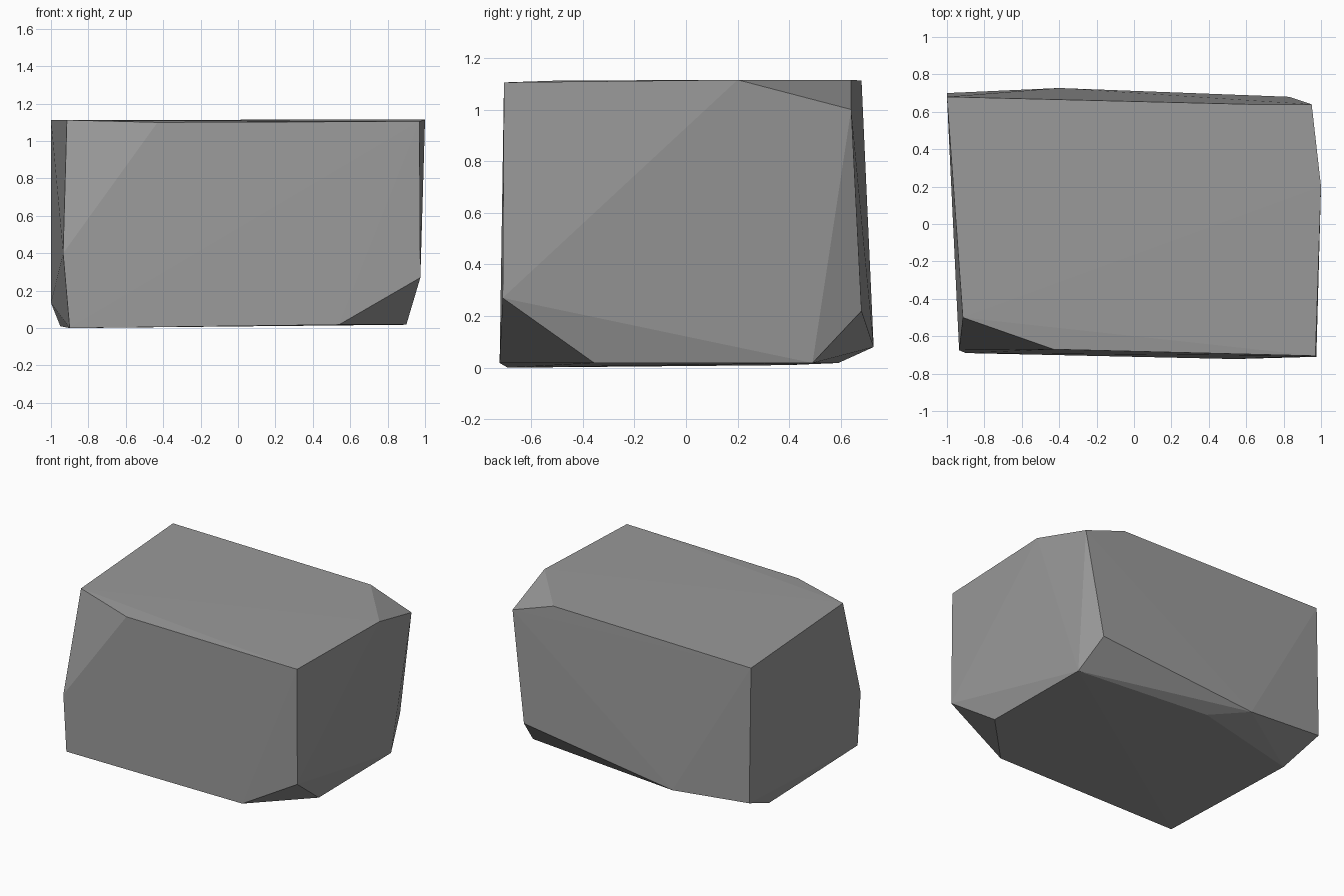
import bpy
import bmesh

# Remove the default cube only
default = bpy.data.objects.get("Cube")
if default:
    bpy.data.objects.remove(default, do_unlink=True)


def make_material(name, colour):
    material = bpy.data.materials.new(name)
    material.use_nodes = True
    material.diffuse_color = colour
    material.node_tree.nodes["Principled BSDF"].inputs["Base Color"].default_value = colour
    return material


def hull_object(name, outlines, material):
    """Wrap a convex, flat-shaded skin around a stack of outlines."""
    bm = bmesh.new()
    for outline in outlines:
        for corner in outline:
            bm.verts.new(corner)
    result = bmesh.ops.convex_hull(bm, input=bm.verts[:])
    unused = {v for v in result["geom_interior"] + result["geom_unused"]
              if isinstance(v, bmesh.types.BMVert)}
    bmesh.ops.delete(bm, geom=list(unused), context="VERTS")
    bmesh.ops.recalc_face_normals(bm, faces=bm.faces[:])
    for face in bm.faces:
        face.smooth = False
    mesh = bpy.data.meshes.new(name)
    bm.to_mesh(mesh)
    bm.free()
    mesh.materials.append(material)
    obj = bpy.data.objects.new(name, mesh)
    bpy.context.scene.collection.objects.link(obj)
    return obj


# Top outline, with the front left and back right corners chipped
top_outline = [
    (-1, .68, 1.112), (-.915, -.5, 1.112), (-.43, -.67, 1.1),
    (.97, -.705, 1.105), (1, .2, 1.115), (.62, .64, 1.115),
]

# Corners around the sides where the chips end
side_corners = [
    (.95, .64, 1), (.83, .68, .22), (-.4, .727, .08),
    (-1, .7, .135), (-.935, -.675, .4), (.975, -.71, .27),
]

# Outline the block rests on
base_outline = [
    (-.9, -.69, 0), (.54, -.722, .018), (.9, -.355, .018),
    (.89, .49, .018), (-.13, .59, .018), (-.95, .4, .01),
]

stone = make_material("stone grey", (.32, .32, .32, 1))
hull_object("stone_block", [top_outline, side_corners, base_outline], stone)
